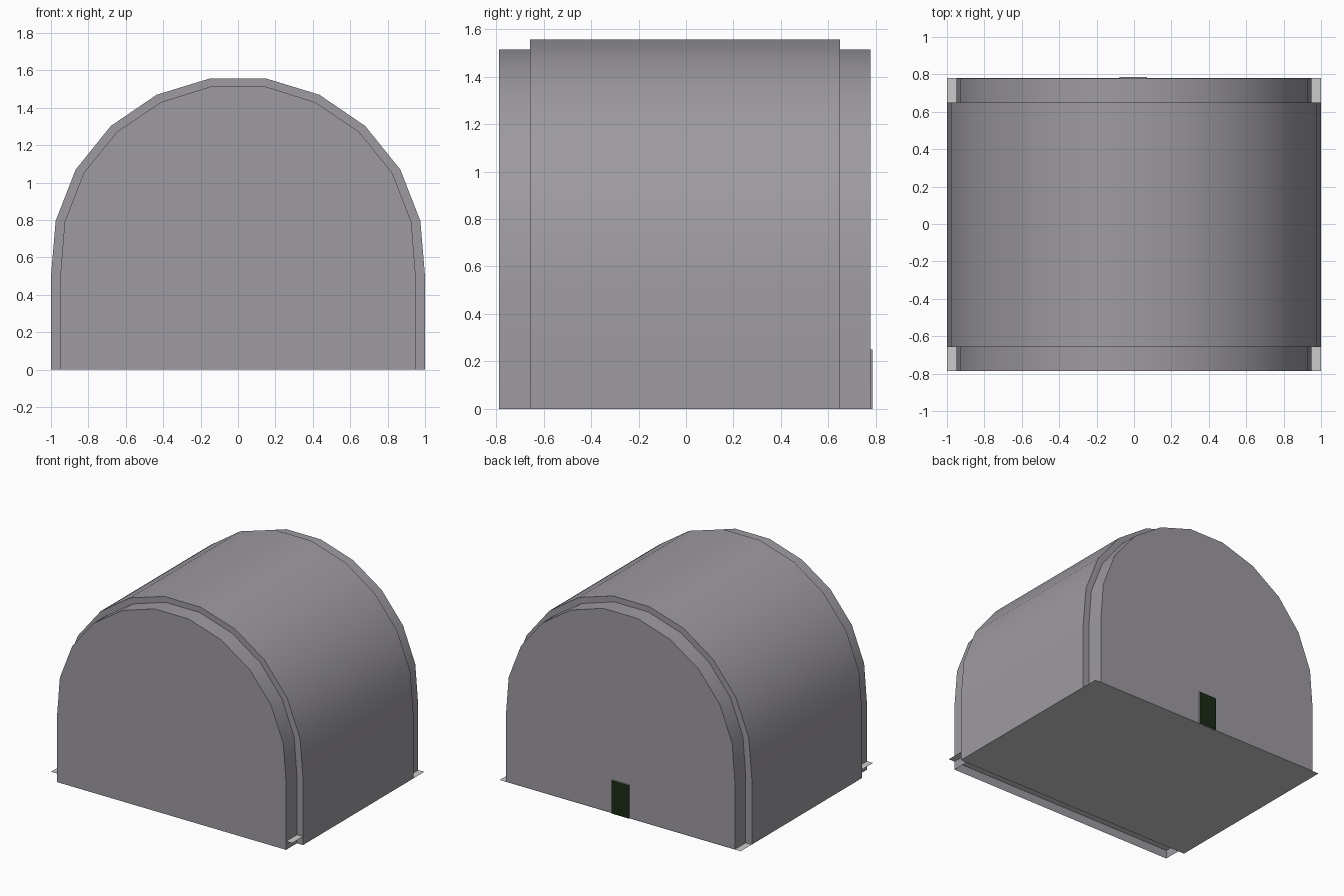
import bpy, bmesh

if "Cube" in bpy.data.objects:
    bpy.data.objects.remove(bpy.data.objects["Cube"])


def material(name, rgb):
    mat = bpy.data.materials.new(name)
    mat.diffuse_color = (*rgb, 1)
    mat.use_nodes = True
    mat.node_tree.nodes["Principled BSDF"].inputs["Base Color"].default_value = mat.diffuse_color
    return mat


body_grey = material("body_grey", (0.34, 0.328, 0.355))
dark_green = material("dark_green", (0.011, 0.023, 0.008))


def finish(name, bm, mats=()):
    bmesh.ops.recalc_face_normals(bm, faces=bm.faces)
    me = bpy.data.meshes.new(name)
    for mat in mats:
        me.materials.append(mat)
    bm.to_mesh(me)
    bm.free()
    ob = bpy.data.objects.new(name, me)
    bpy.context.collection.objects.link(ob)
    return ob


def arch(name, half, y0, y1):
    """Open-bottomed arched shell with end walls, from a half profile."""
    outline = half + [(-x, z) for x, z in reversed(half)]
    bm = bmesh.new()
    front = [bm.verts.new((x, y0, z)) for x, z in outline]
    back = [bm.verts.new((x, y1, z)) for x, z in outline]
    bm.faces.new(front)
    bm.faces.new(back[::-1])
    for i in range(len(outline) - 1):
        bm.faces.new((front[i], back[i], back[i + 1], front[i + 1]))
    ob = finish(name, bm, [body_grey])
    bpy.ops.object.select_all(action='DESELECT')
    ob.select_set(True)
    bpy.context.view_layer.objects.active = ob
    bpy.ops.object.shade_smooth_by_angle()


def plate(name, y0, y1, z):
    """Flat sheet across the full width."""
    bm = bmesh.new()
    bm.faces.new([bm.verts.new(p) for p in
                  [(-1, y0, z), (1, y0, z), (1, y1, z), (-1, y1, z)]])
    finish(name, bm)


# Outer arched roof, shorter and wider than the end walls
arch("arched_roof", [(1, 0), (1, 0.5), (0.975, 0.795), (0.868, 1.07),
                     (0.68, 1.303), (0.435, 1.47), (0.15, 1.557)], -0.658, 0.649)

# Inner arch that carries the recessed end walls
arch("end_walls", [(0.95, 0), (0.95, 0.5), (0.927, 0.79), (0.825, 1.052),
                   (0.647, 1.272), (0.413, 1.43), (0.143, 1.515)], -0.787, 0.777)

# Ground floor, and the raised floor strip at the front
plate("floor", -0.658, 0.78, 0)
plate("front_floor_strip", -0.787, -0.658, 0.064)

# Door on the back wall: grey edges, dark green panel
bm = bmesh.new()
bmesh.ops.create_cube(bm, size=1)
for v in bm.verts:
    v.co.x = v.co.x * 0.145 - 0.004
    v.co.y = v.co.y * 0.02 + 0.776
    v.co.z = (v.co.z + 0.5) * 0.25
bm.normal_update()
for f in bm.faces:
    f.material_index = int(f.normal.y > 0.5)
finish("door", bm, [body_grey, dark_green])
